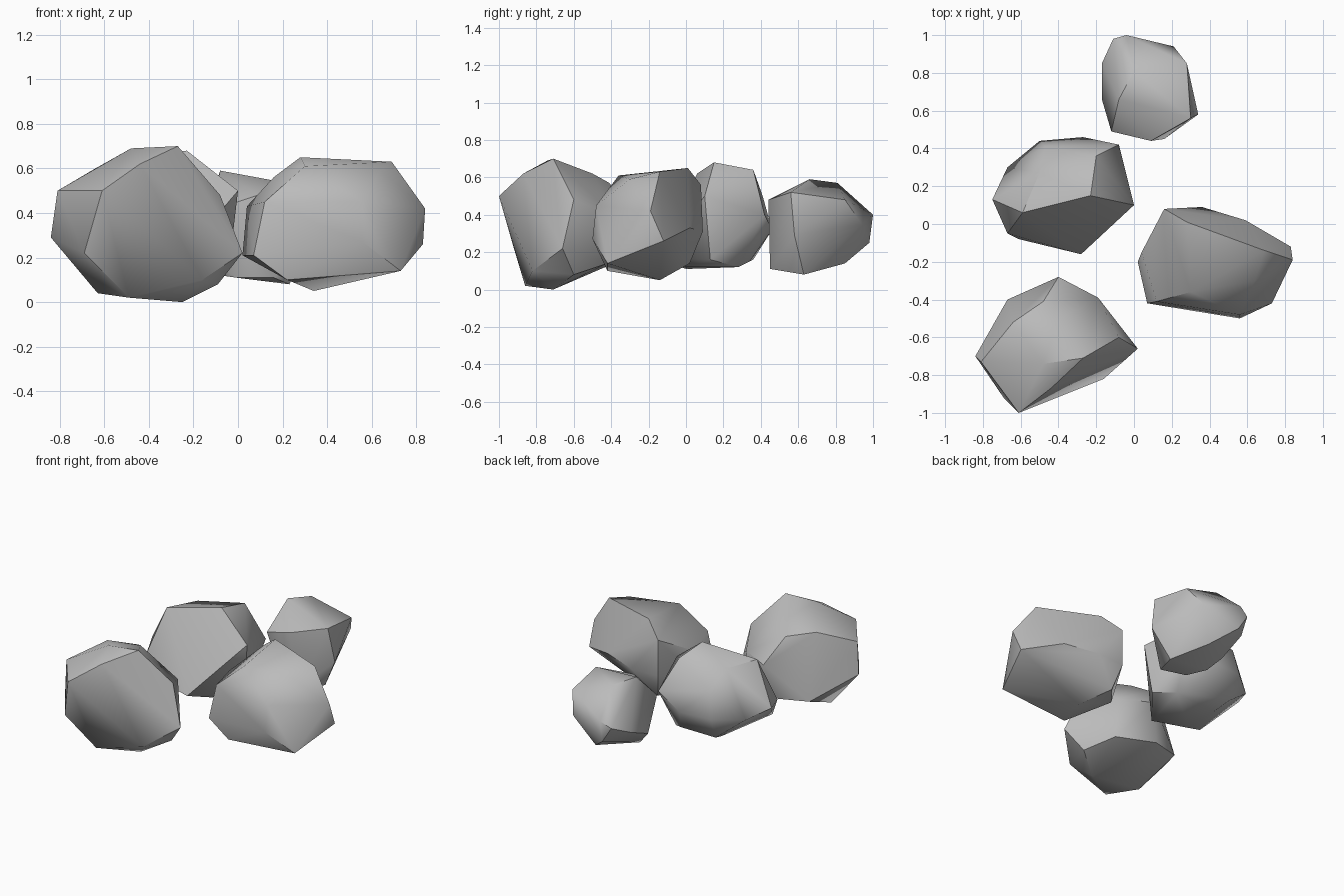
import bpy
import bmesh
from math import radians

default_cube = bpy.data.objects.get("Cube")
if default_cube:
    bpy.data.objects.remove(default_cube, do_unlink=True)


def make_material(name, colour):
    material = bpy.data.materials.new(name)
    material.use_nodes = True
    material.diffuse_color = colour
    shader = material.node_tree.nodes["Principled BSDF"]
    shader.inputs["Base Color"].default_value = colour
    shader.inputs["Roughness"].default_value = 0.9
    return material


stone_grey = make_material("stone grey", (0.5, 0.5, 0.5, 1))


def make_boulder(name, base, waist, crown):
    """Wrap a faceted convex skin around the corners of three rough levels."""
    shell = bmesh.new()
    for corner in base + waist + crown:
        shell.verts.new(corner)
    hull = bmesh.ops.convex_hull(shell, input=shell.verts[:])
    unused = set(hull["geom_interior"]) | set(hull["geom_unused"])
    loose = [item for item in unused if isinstance(item, bmesh.types.BMVert)]
    bmesh.ops.delete(shell, geom=loose, context="VERTS")
    # Merge nearly flat triangles into broad chiselled facets
    bmesh.ops.dissolve_limit(shell, angle_limit=radians(4),
                             verts=shell.verts[:], edges=shell.edges[:])
    bmesh.ops.recalc_face_normals(shell, faces=shell.faces[:])

    mesh = bpy.data.meshes.new(name)
    shell.to_mesh(mesh)
    shell.free()
    mesh.materials.append(stone_grey)
    boulder = bpy.data.objects.new(name, mesh)
    bpy.context.collection.objects.link(boulder)

    # Soft facets with crisp main ridges
    bpy.ops.object.select_all(action="DESELECT")
    boulder.select_set(True)
    bpy.context.view_layer.objects.active = boulder
    bpy.ops.object.shade_smooth_by_angle(angle=radians(43))
    return boulder


# Large boulder at the front right
make_boulder(
    "front_boulder",
    base=[(-.25, -.71, 0), (-.49, -.86, .02), (-.63, -.7, .04),
          (-.67, -.4, .17), (-.47, -.34, .16), (-.2, -.42, .14),
          (-.09, -.6, .08), (-.16, -.82, .1)],
    waist=[(-.84, -.7, .29), (-.69, -.92, .22), (.02, -.66, .22),
           (-.19, -.39, .4), (-.4, -.28, .4)],
    crown=[(-.61, -1, .5), (-.81, -.73, .5), (-.64, -.52, .6),
           (-.48, -.41, .57), (-.08, -.6, .48), (-.48, -.74, .69),
           (-.44, -.87, .62), (-.27, -.71, .7), (-.4, -.5, .62)],
)

# Middle boulder on the right
make_boulder(
    "middle_boulder",
    base=[(-.45, 0, .11), (-.2, 0, .12), (-.12, .28, .12),
          (-.45, .25, .12), (-.48, .36, .16), (-.2, .34, .15)],
    waist=[(-.28, -.16, .17), (-.61, -.08, .19), (-.67, -.05, .32),
           (-.75, .13, .35), (-.67, .3, .31), (-.5, .44, .32),
           (-.27, .46, .32), (-.04, .13, .16), (-.08, .42, .4)],
    crown=[(0, .1, .5), (-.59, .06, .62), (-.23, .15, .68),
           (-.2, .36, .64), (-.5, .27, .61), (-.47, .41, .5)],
)

# Small boulder at the back
make_boulder(
    "back_boulder",
    base=[(-.01, .5, .11), (.16, .45, .11), (.23, .63, .08),
          (.1, .85, .14), (-.08, .62, .12)],
    waist=[(-.17, .66, .22), (-.17, .85, .3), (-.11, .98, .36),
           (-.04, .98, .25), (-.04, 1, .4), (.21, .94, .35),
           (.34, .58, .29), (-.12, .49, .41)],
    crown=[(.09, .44, .48), (.3, .56, .52), (.28, .85, .48),
           (0, .81, .57), (-.08, .66, .59)],
)

# Wide boulder on the left
make_boulder(
    "wide_boulder",
    base=[(.34, -.14, .05), (.22, -.42, .1), (.73, -.42, .14),
          (.2, .02, .14)],
    waist=[(.02, -.2, .21), (.07, -.42, .21), (.56, -.5, .27),
           (.56, -.48, .45), (.83, -.12, .26), (.84, -.19, .42),
           (.59, .02, .33), (.36, .09, .31), (.16, .08, .31)],
    crown=[(.04, -.15, .43), (.12, -.41, .45), (.16, .08, .56),
           (.28, .01, .65), (.69, -.14, .63), (.64, -.3, .59),
           (.3, -.36, .61)],
)
